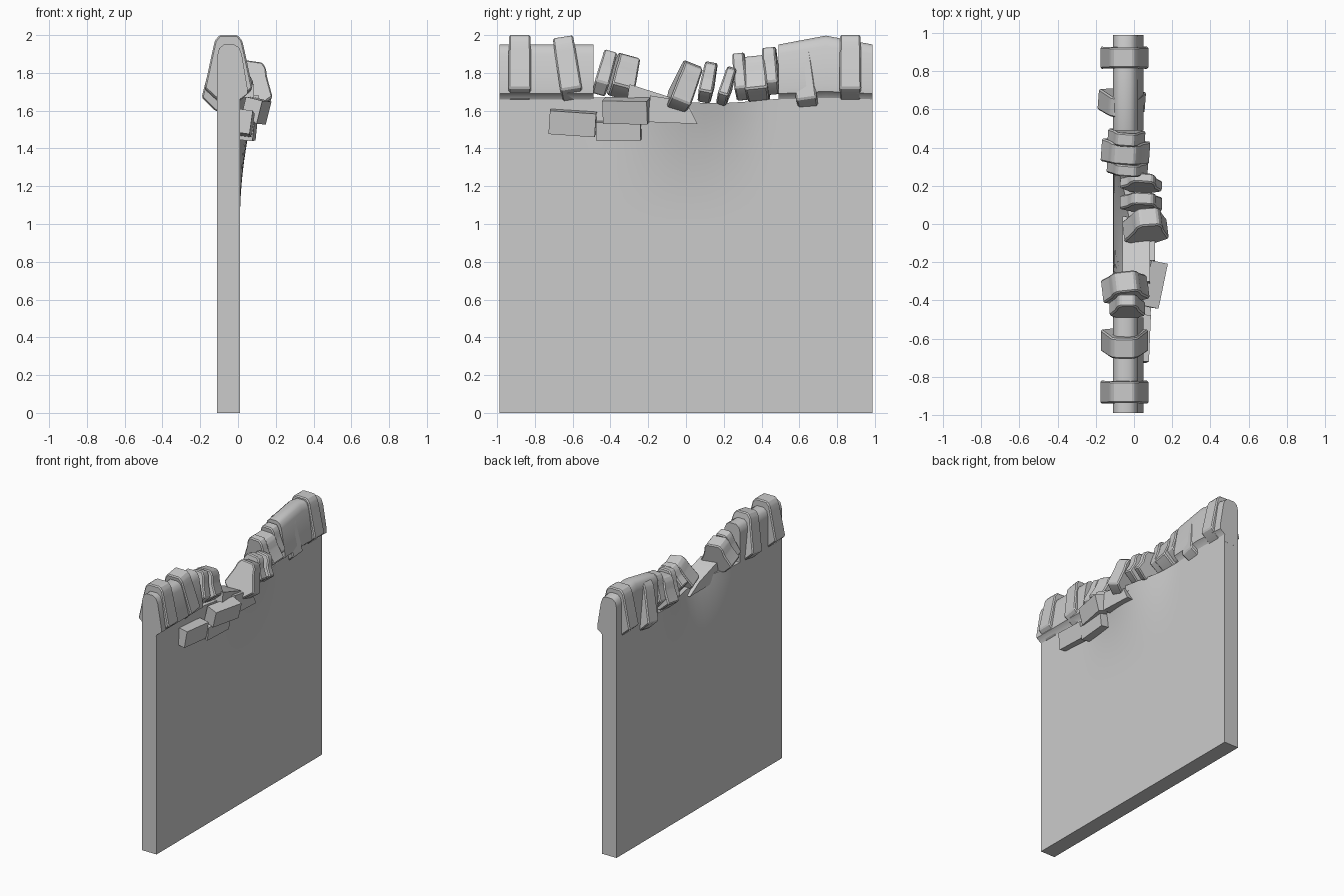
import bpy, bmesh, math
from mathutils import Matrix, Vector

cube = bpy.data.objects.get("Cube")
if cube:
    bpy.data.objects.remove(cube, do_unlink=True)

stone_grey = bpy.data.materials.new("stone_grey")
stone_grey.use_nodes = True
GREY = (0.6, 0.6, 0.6, 1)
stone_grey.diffuse_color = GREY
stone_grey.node_tree.nodes["Principled BSDF"].inputs["Base Color"].default_value = GREY


def finish(name, bm, angle=30):
    bmesh.ops.recalc_face_normals(bm, faces=bm.faces)
    mesh = bpy.data.meshes.new(name)
    bm.to_mesh(mesh)
    bm.free()
    mesh.materials.append(stone_grey)
    obj = bpy.data.objects.new(name, mesh)
    bpy.context.collection.objects.link(obj)
    bpy.ops.object.select_all(action="DESELECT")
    obj.select_set(True)
    bpy.context.view_layer.objects.active = obj
    bpy.ops.object.shade_smooth_by_angle(angle=math.radians(angle))
    return obj


def prism(points, axis, low, high):
    """Extrude a profile given in the two remaining axes along x or y."""
    bm = bmesh.new()
    rings = []
    for d in (low, high):
        rings.append([bm.verts.new((d, a, b) if axis == "x" else (a, d, b)) for a, b in points])
    n = len(points)
    for ring in rings:
        bm.faces.new(ring)
    for i in range(n):
        j = (i + 1) % n
        bm.faces.new((rings[0][i], rings[0][j], rings[1][j], rings[1][i]))
    return bm


def bevel(bm, width):
    bmesh.ops.recalc_face_normals(bm, faces=bm.faces)
    bmesh.ops.bevel(bm, geom=bm.edges[:], offset=width, segments=1, affect="EDGES")


def place(bm, center, rot):
    turn = Matrix.Rotation(math.radians(rot[2]), 4, "Z") \
        @ Matrix.Rotation(math.radians(rot[1]), 4, "Y") \
        @ Matrix.Rotation(math.radians(rot[0]), 4, "X")
    bm.transform(Matrix.Translation(center) @ turn)


# Wall: a slab whose broken upper middle sags and is pushed sideways
def bump(y, mid, half):
    t = min(1, abs(y - mid) / half)
    return 0.5 + 0.5 * math.cos(math.pi * t)


bm = bmesh.new()
bmesh.ops.create_cube(bm, size=1)
bm.transform(Matrix.Translation((-0.05, 0, 0.835)) @ Matrix.Diagonal((0.12, 1.975, 1.67, 1)))
for axis, cuts in ((1, 28), (2, 24)):
    edges = [e for e in bm.edges
             if abs((e.verts[0].co - e.verts[1].co)[axis]) > 0.01]
    bmesh.ops.subdivide_edges(bm, edges=edges, cuts=cuts, use_grid_fill=True)
for v in bm.verts:
    rise = max(0, (v.co.z - 1.0) / 0.67)
    push = bump(v.co.y, -0.02, 0.5)
    v.co.x += 0.085 * push * rise ** 2
    v.co.z -= 0.03 * bump(v.co.y, 0.15, 0.5) * rise
finish("wall", bm, 40)

# Rounded coping along the intact ends, broken off at a slant
COPING = [(-0.11, 1.6), (-0.11, 1.89), (-0.10, 1.93), (-0.075, 1.95), (-0.02, 1.95),
          (0.005, 1.935), (0.02, 1.9), (0.05, 1.72), (0.05, 1.69), (0.01, 1.66), (0.0, 1.6)]
for name, low, high in (("front_coping", -0.988, -0.49), ("back_coping", 0.49, 0.988)):
    bm = prism(COPING, "y", low, high)
    for v in bm.verts:
        if v.co.y == high and low < 0:
            v.co.y -= 0.08 * (v.co.z - 1.66) / 0.29
        elif v.co.y == low and low > 0:
            v.co.z -= max(0, v.co.z - 1.66) * 0.35
    if low > 0:
        bmesh.ops.bisect_plane(bm, geom=bm.verts[:] + bm.edges[:] + bm.faces[:],
                               plane_co=(0, 0.74, 0), plane_no=(0, 1, 0))
        for v in bm.verts:
            if abs(v.co.y - 0.74) < 0.001:
                t = (v.co.z - 1.6) / 0.26
                v.co.z += max(0, t) * 0.035
    finish(name, bm, 50)


# Coping stones: tapered blocks with a chamfered crown and sloping feet
def coping_stone(name, center, width, height, depth, rot):
    h, w = height / 2, depth / 2
    half = [(w, 0.07 - h), (w * 0.66, h - 0.08), (w * 0.57, h - 0.03), (w * 0.38, h)]
    points = [(0.4 * w, -h)] + half + [(-x, z) for x, z in reversed(half)] + [(-0.4 * w, -h)]
    bm = prism(points, "y", -width / 2, width / 2)
    bevel(bm, 0.008)
    for v in bm.verts:
        v.co.y *= 0.94 + 0.12 * bump(v.co.z, -0.02, h)
    place(bm, center, rot)
    finish(name, bm, 25)


STONES = [
    ((-0.05, -0.88, 1.825), 0.12, 0.35, 0.255, (0, 0, 0)),
    ((-0.05, -0.625, 1.82), 0.115, 0.345, 0.25, (9, 0, 0)),
    ((-0.035, -0.43, 1.80), 0.075, 0.24, 0.19, (-16, 0, 0)),
    ((-0.045, -0.33, 1.78), 0.12, 0.23, 0.25, (-15, 3, 6)),
    ((0.065, -0.01, 1.725), 0.11, 0.26, 0.24, (-22, 8, 4)),
    ((0.04, 0.115, 1.75), 0.07, 0.21, 0.23, (-11, 6, -3)),
    ((0.04, 0.215, 1.73), 0.055, 0.2, 0.23, (-17, 6, -5)),
    ((-0.035, 0.29, 1.78), 0.065, 0.25, 0.22, (6, 0, -4)),
    ((-0.045, 0.375, 1.77), 0.115, 0.24, 0.26, (6, 0, -4)),
    ((-0.04, 0.45, 1.81), 0.075, 0.25, 0.2, (5, 0, -4)),
    ((-0.06, 0.63, 1.775), 0.11, 0.35, 0.25, (8, 3, -4)),
    ((-0.05, 0.87, 1.825), 0.115, 0.35, 0.255, (0, 0, 0)),
]
for i, (center, width, height, depth, rot) in enumerate(STONES, 1):
    coping_stone(f"coping_stone_{i}", center, width, height, depth, rot)


# Fallen blocks lodged against the side
def fallen_block(name, center, size, rot):
    bm = bmesh.new()
    bmesh.ops.create_cube(bm, size=1)
    bm.transform(Matrix.Diagonal((*size, 1)))
    place(bm, center, rot)
    finish(name, bm)


fallen_block("fallen_block_1", (0.035, -0.6, 1.535), (0.08, 0.245, 0.125), (-4, 8, -3))
fallen_block("fallen_block_2", (0.045, -0.355, 1.495), (0.09, 0.235, 0.1), (1, 6, -4))
fallen_block("fallen_block_3", (0.095, -0.315, 1.60), (0.09, 0.24, 0.125), (-1, 14, -12))

# Broken wedge and rubble bridging the gap
WEDGE = [(-0.2, 1.54), (-0.19, 1.68), (0.0, 1.65), (0.06, 1.53)]
finish("broken_wedge", prism(WEDGE, "x", -0.03, 0.11))
RUBBLE = [(-0.32, 1.6), (-0.3, 1.74), (-0.08, 1.67), (0.04, 1.6)]
finish("rubble", prism(RUBBLE, "x", -0.06, 0.085))
